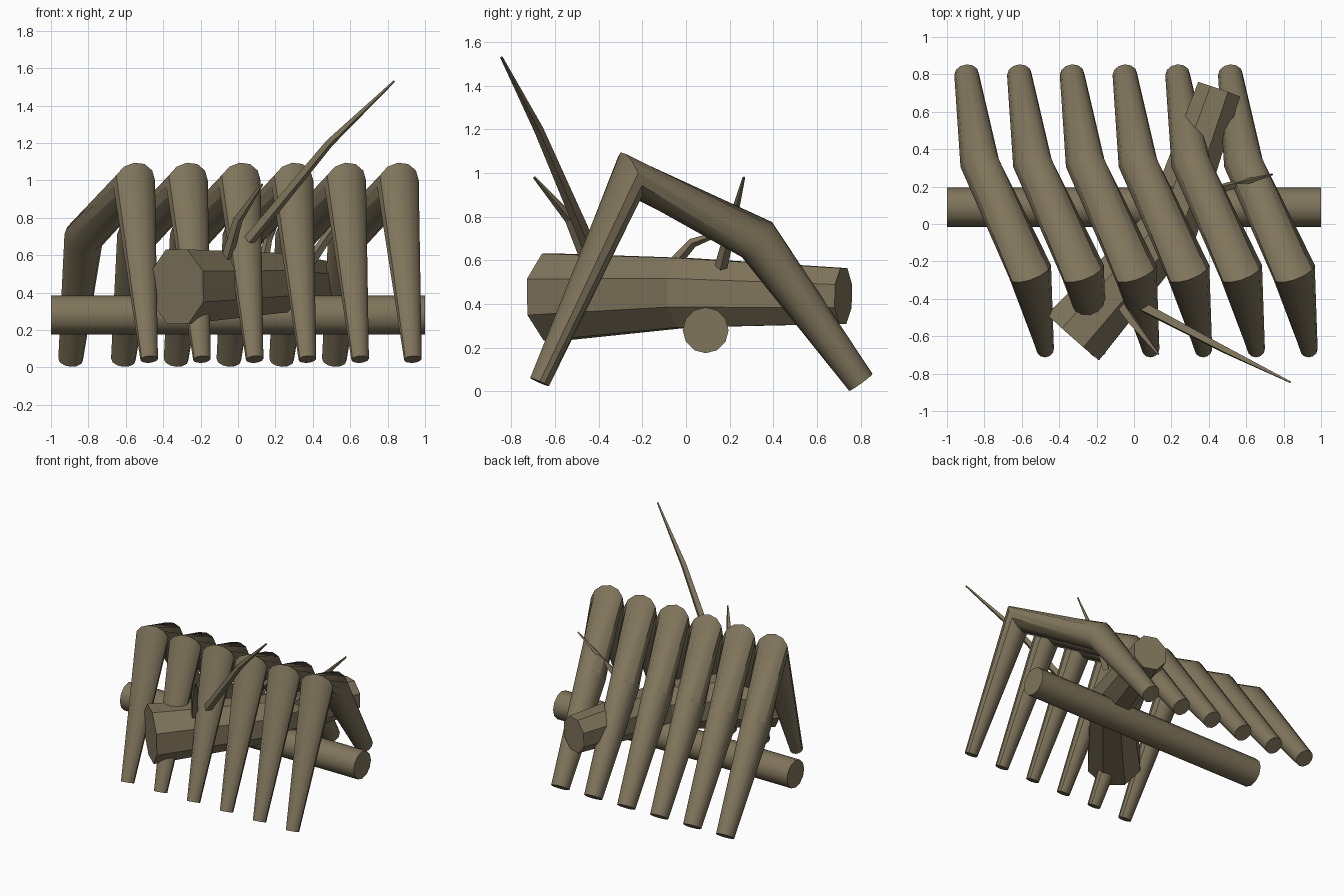
import bpy, bmesh, math
from mathutils import Vector

cube = bpy.data.objects.get("Cube")
if cube:
    bpy.data.objects.remove(cube, do_unlink=True)

# One weathered bark colour
bark = bpy.data.materials.new("weathered_bark")
bark.use_nodes = True
colour = (0.216, 0.178, 0.107, 1)
bark.diffuse_color = colour
bsdf = bark.node_tree.nodes["Principled BSDF"]
bsdf.inputs["Base Color"].default_value = colour
bsdf.inputs["Roughness"].default_value = 0.9


def tube(name, path, radii, sides, ref=(0, 0, 1), smooth=True, phase=0.0, flat=1.0):
    """Capped tapering tube whose rings sit on the bisecting planes of a path."""
    pts = [Vector(p) for p in path]
    steps = [(b - a).normalized() for a, b in zip(pts, pts[1:])]
    bm = bmesh.new()
    rings = []
    for i, (p, r) in enumerate(zip(pts, radii)):
        t = (steps[max(i - 1, 0)] + steps[min(i, len(steps) - 1)]).normalized()
        u = Vector(ref)
        u = (u - t * u.dot(t)).normalized()
        v = t.cross(u)
        ring = []
        for k in range(sides):
            a = math.tau * k / sides + phase
            ring.append(bm.verts.new(p + r * (u * math.cos(a) + v * math.sin(a) * flat)))
        rings.append(ring)
    for a, b in zip(rings, rings[1:]):
        for k in range(sides):
            n = (k + 1) % sides
            bm.faces.new((a[k], a[n], b[n], b[k]))
    bm.faces.new(rings[0][::-1])
    bm.faces.new(rings[-1])
    bmesh.ops.recalc_face_normals(bm, faces=bm.faces)
    mesh = bpy.data.meshes.new(name)
    bm.to_mesh(mesh)
    bm.free()
    mesh.materials.append(bark)
    obj = bpy.data.objects.new(name, mesh)
    bpy.context.collection.objects.link(obj)
    if smooth:
        bpy.ops.object.select_all(action="DESELECT")
        obj.select_set(True)
        bpy.context.view_layer.objects.active = obj
        bpy.ops.object.shade_smooth_by_angle(angle=math.radians(31))
    return obj


# Long straight rail
tube("rail", [(-1, 0.09, 0.28), (1, 0.09, 0.28)], (0.105, 0.105), 12)

# Six bent poles leaning over the rail
for i in range(6):
    x = i * 0.282
    tube(f"bent_pole_{i + 1}",
         [(x - 0.895, 0.80, 0.042), (x - 0.825, 0.325, 0.695),
          (x - 0.555, -0.255, 0.985), (x - 0.475, -0.67, 0.043)],
         (0.066, 0.106, 0.118, 0.047), 12, ref=(1, 0, 0))

# Crooked faceted log
tube("crooked_log",
     [(-0.325, -0.605, 0.432), (0.2, -0.01, 0.452), (0.455, 0.72, 0.437)],
     (0.215, 0.172, 0.138), 8, smooth=False, phase=math.pi / 8, flat=0.93)

# Twigs growing from the log
twigs = {
    "long_twig": ([(0.06, -0.45, 0.68), (0.49, -0.675, 1.2), (0.835, -0.845, 1.53)],
                  (0.032, 0.022, 0.006)),
    "front_twig": ([(-0.06, -0.445, 0.58), (0.0, -0.53, 0.79), (0.13, -0.695, 0.98)],
                   (0.03, 0.026, 0.006)),
    "side_twig": ([(0.39, 0.16, 0.57), (0.5, 0.2, 0.73), (0.74, 0.265, 0.98)],
                  (0.03, 0.024, 0.006)),
    "short_twig": ([(0.14, -0.05, 0.59), (0.16, 0.03, 0.68), (0.2, 0.2, 0.74)],
                   (0.028, 0.022, 0.006)),
}
for name, (path, radii) in twigs.items():
    tube(name, path, radii, 4, ref=(1, 0, 0), smooth=False)
